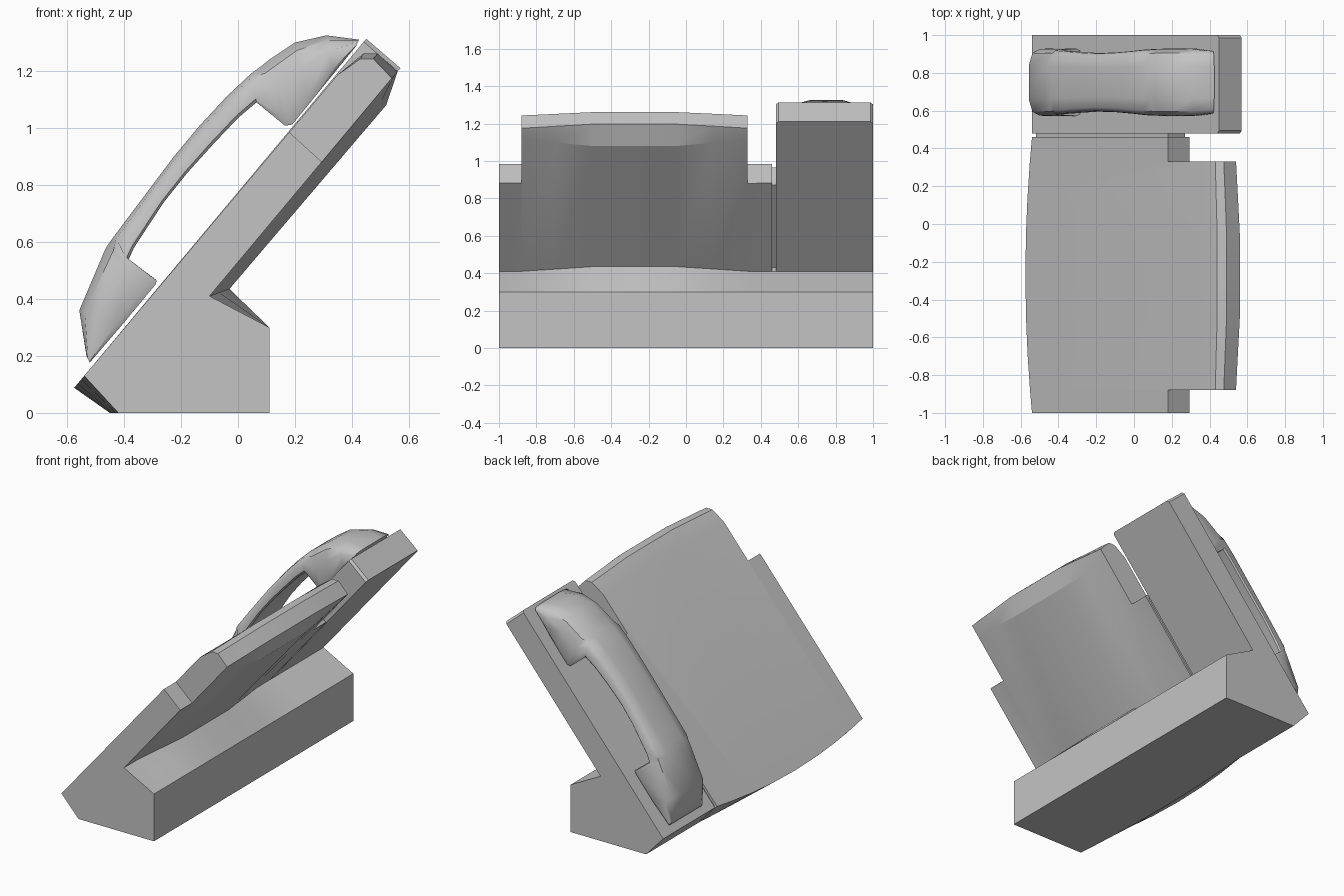
import bpy, bmesh, math

if "Cube" in bpy.data.objects:
    bpy.data.objects.remove(bpy.data.objects["Cube"], do_unlink=True)

GREY = (0.55, 0.55, 0.55, 1)
mat = bpy.data.materials.new("plain_grey")
mat.use_nodes = True
mat.diffuse_color = GREY
mat.node_tree.nodes["Principled BSDF"].inputs["Base Color"].default_value = GREY


def loft(name, rings, smooth=None):
    """Skin a list of closed rings and cap both ends."""
    bm = bmesh.new()
    loops = [[bm.verts.new(p) for p in ring] for ring in rings]
    n = len(loops[0])
    for a, b in zip(loops, loops[1:]):
        for i in range(n):
            j = (i + 1) % n
            bm.faces.new((a[i], a[j], b[j], b[i]))
    bm.faces.new(loops[0][::-1])
    bm.faces.new(loops[-1])
    bmesh.ops.recalc_face_normals(bm, faces=bm.faces[:])
    mesh = bpy.data.meshes.new(name)
    bm.to_mesh(mesh)
    bm.free()
    mesh.materials.append(mat)
    ob = bpy.data.objects.new(name, mesh)
    bpy.context.collection.objects.link(ob)
    activate(ob)
    if smooth:
        bpy.ops.object.shade_smooth_by_angle(angle=math.radians(smooth))
    return ob


def activate(ob):
    bpy.ops.object.select_all(action='DESELECT')
    ob.select_set(True)
    bpy.context.view_layer.objects.active = ob


def prism(name, outline, y0, y1):
    return loft(name, [[(x, y, z) for x, z in outline] for y in (y0, y1)])


# Main body: side profile with the shift each point takes where the body bows out
profile = [  # x, z, shift x, shift z, uses long bow
    (-0.42, 0, -0.03, 0, True),
    (0.11, 0, 0, 0, True),
    (0.11, 0.30, 0, 0, True),
    (-0.10, 0.41, 0.07, 0.025, False),
    (0.49, 1.115, 0.03, -0.035, False),
    (0.54, 1.175, 0.02, 0.022, False),
    (0.475, 1.243, 0.015, 0.018, False),
    (0.43, 1.243, 0.01, 0.018, False),
    (0.35, 1.187, 0, 0, False),
    (-0.54, 0.13, -0.035, -0.042, True),
]
MID = -0.27
rings = []
for y in (-1, -0.88, -0.69, -0.5, MID, -0.05, 0.14, 0.33, 0.46):
    d = abs(y - MID)
    long_bow = 1 - (d / 0.73) ** 2
    short_bow = min(1, max(0, (0.605 - d) / 0.375))
    ring = []
    for x, z, sx, sz, is_long in profile:
        t = long_bow if is_long else short_bow
        ring.append((x + sx * t, y, z + sz * t))
    rings.append(ring)
body = loft("main_body", rings)

# Notches at both upper corners of the body
notch = [(0.07, 1.085), (0.40, 0.785), (0.9, 1.4), (0.3, 1.8)]
for y0, y1 in ((-1.1, -0.88), (0.33, 0.6)):
    cutter = prism("notch_cutter", notch, y0, y1)
    cutter.hide_render = True
    mod = body.modifiers.new("notch", 'BOOLEAN')
    mod.operation = 'DIFFERENCE'
    mod.solver = 'EXACT'
    mod.object = cutter
    activate(body)
    bpy.ops.object.modifier_apply(modifier=mod.name)
    bpy.data.objects.remove(cutter, do_unlink=True)
activate(body)
bpy.ops.object.shade_smooth_by_angle(angle=math.radians(15))

# Handset cradle, with its upper corners clipped
cradle_outline = [(-0.42, 0), (0.11, 0), (0.11, 0.30), (-0.10, 0.41),
                  (0.57, 1.21), (0.45, 1.313), (-0.54, 0.13)]
cradle = prism("handset_cradle", cradle_outline, 0.48, 1.0)
bm = bmesh.new()
bm.from_mesh(cradle.data)
tips = [e for e in bm.edges
        if all(v.co.z > 1.1 for v in e.verts)
        and abs(e.verts[0].co.y - e.verts[1].co.y) < 0.01]
bmesh.ops.bevel(bm, geom=tips, offset=0.014, segments=1, affect='EDGES')
bm.to_mesh(cradle.data)
bm.free()

# Recessed strip joining body and cradle, flush at the foot
prism("joining_strip",
      [(-0.42, 0), (0.11, 0), (0.11, 0.30), (-0.10, 0.41), (-0.10, 0.43),
       (0.27, 0.872), (0.18, 0.965), (-0.52, 0.13)], 0.46, 0.48)

# Handset: outer point, inner point and half width at each station
stations = [
    (-0.532, 0.20, -0.52, 0.177, 0.165),
    (-0.557, 0.36, -0.41, 0.305, 0.18),
    (-0.47, 0.565, -0.29, 0.45, 0.18),
    (-0.46, 0.585, -0.285, 0.465, 0.178),
    (-0.435, 0.62, -0.385, 0.535, 0.172),
    (-0.39, 0.68, -0.365, 0.58, 0.168),
    (-0.315, 0.78, -0.26, 0.74, 0.16),
    (-0.225, 0.90, -0.18, 0.84, 0.155),
    (-0.133, 1.01, -0.09, 0.94, 0.158),
    (-0.04, 1.11, 0.00, 1.035, 0.166),
    (0.045, 1.19, 0.065, 1.09, 0.174),
    (0.085, 1.22, 0.165, 1.008, 0.178),
    (0.11, 1.24, 0.19, 1.012, 0.18),
    (0.20, 1.30, 0.25, 1.085, 0.18),
    (0.31, 1.325, 0.335, 1.19, 0.178),
    (0.425, 1.31, 0.415, 1.288, 0.165),
]
half = [(0.5, 1), (0.86, 0.87), (0.98, 0.6), (1, 0.12), (0.95, 0)]
section = half + [(-w, t) for w, t in reversed(half)]
handset_rings = []
for ox, oz, ix, iz, hw in stations:
    handset_rings.append([(ix + (ox - ix) * t, 0.75 + w * hw, iz + (oz - iz) * t)
                          for w, t in section])
loft("handset", handset_rings, smooth=42)
